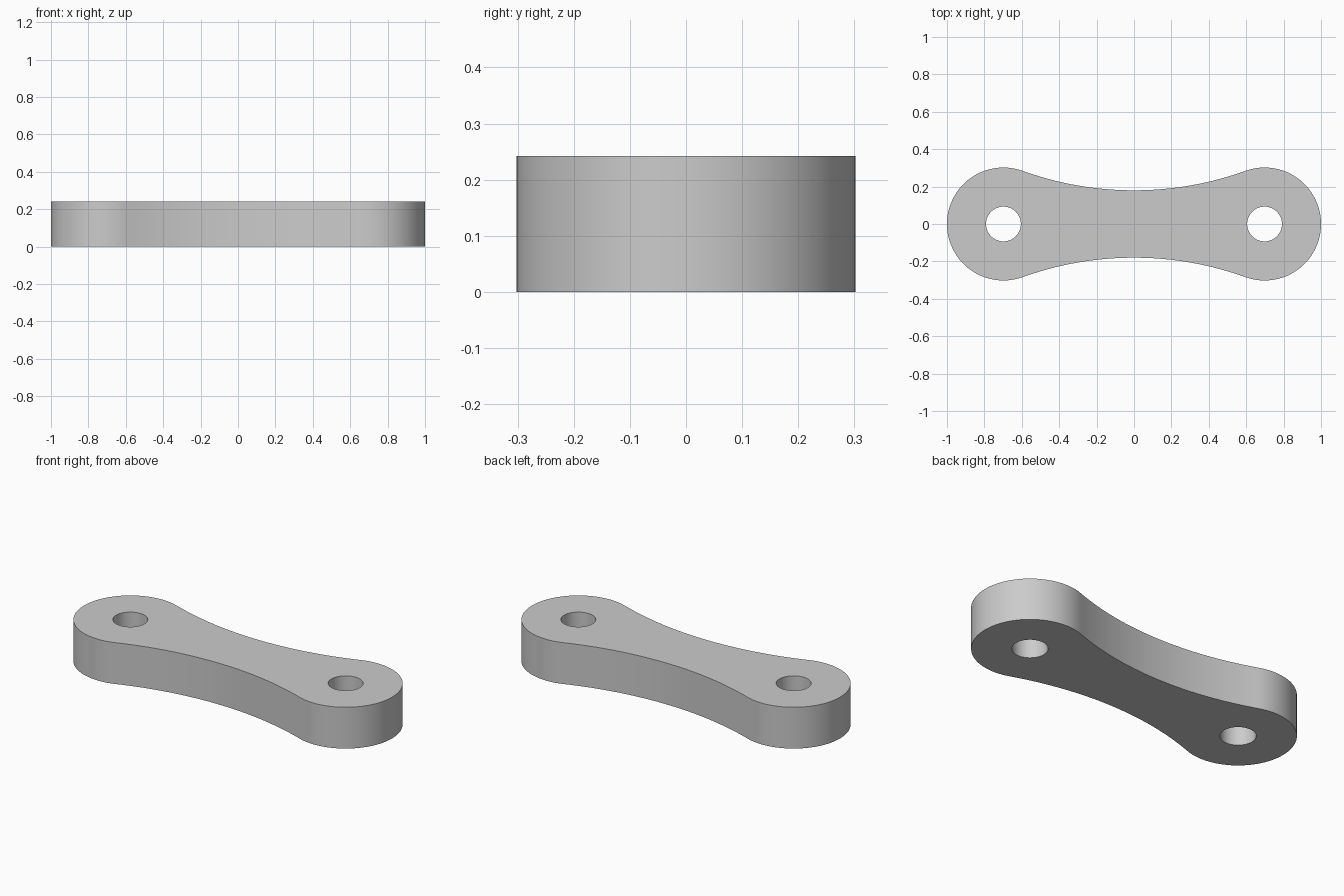
import bpy
import bmesh
from math import atan2, cos, sin, pi, radians

cube = bpy.data.objects.get("Cube")
if cube:
    bpy.data.objects.remove(cube, do_unlink=True)

END_R, HOLE_R, WAIST, HEIGHT = 0.302, 0.093, 0.18, 0.242
END_X = 1 - END_R

# Concave waist arc, tangent to both round ends
WAIST_R = (END_X**2 + WAIST**2 - END_R**2) / (2 * (END_R - WAIST))
WAIST_Y = WAIST + WAIST_R
TANGENT = atan2(WAIST_Y, -END_X)


def arc(cx, cy, r, start, end, steps):
    """Points along an arc, leaving out the last one."""
    angles = [start + (end - start) * i / steps for i in range(steps)]
    return [(cx + r * cos(a), cy + r * sin(a)) for a in angles]


def add_loop(curve, points):
    spline = curve.splines.new('POLY')
    spline.points.add(len(points) - 1)
    for point, (x, y) in zip(spline.points, points):
        point.co = (x, y, 0, 1)
    spline.use_cyclic_u = True


# Outline: one end and one waist, repeated by a half turn
half = arc(END_X, 0, END_R, -TANGENT, TANGENT, 64)
half += arc(0, WAIST_Y, WAIST_R, TANGENT - pi, -TANGENT, 40)
outline = half + [(-x, -y) for x, y in half]

# Flat profile with two pin holes, extruded to full thickness
curve = bpy.data.curves.new("link_plate", 'CURVE')
curve.dimensions = '2D'
curve.fill_mode = 'BOTH'
curve.extrude = HEIGHT / 2
add_loop(curve, outline)
for side in (-1, 1):
    add_loop(curve, arc(side * END_X, 0, HOLE_R, 0, 2 * pi, 48))

link = bpy.data.objects.new("link_plate", curve)
bpy.context.collection.objects.link(link)
bpy.ops.object.select_all(action='DESELECT')
link.select_set(True)
bpy.context.view_layer.objects.active = link
bpy.ops.object.convert(target='MESH')
link = bpy.context.object

# Weld caps to walls and stand the plate on the ground
bm = bmesh.new()
bm.from_mesh(link.data)
bmesh.ops.remove_doubles(bm, verts=bm.verts, dist=0.0001)
bmesh.ops.recalc_face_normals(bm, faces=bm.faces)
bmesh.ops.translate(bm, verts=bm.verts, vec=(0, 0, HEIGHT / 2))
bm.to_mesh(link.data)
bm.free()
bpy.ops.object.shade_smooth_by_angle(angle=radians(30))

# Plain grey metal
grey = bpy.data.materials.new("light_grey")
grey.use_nodes = True
color = (0.6, 0.6, 0.6, 1)
grey.diffuse_color = color
grey.node_tree.nodes["Principled BSDF"].inputs["Base Color"].default_value = color
link.data.materials.clear()
link.data.materials.append(grey)
